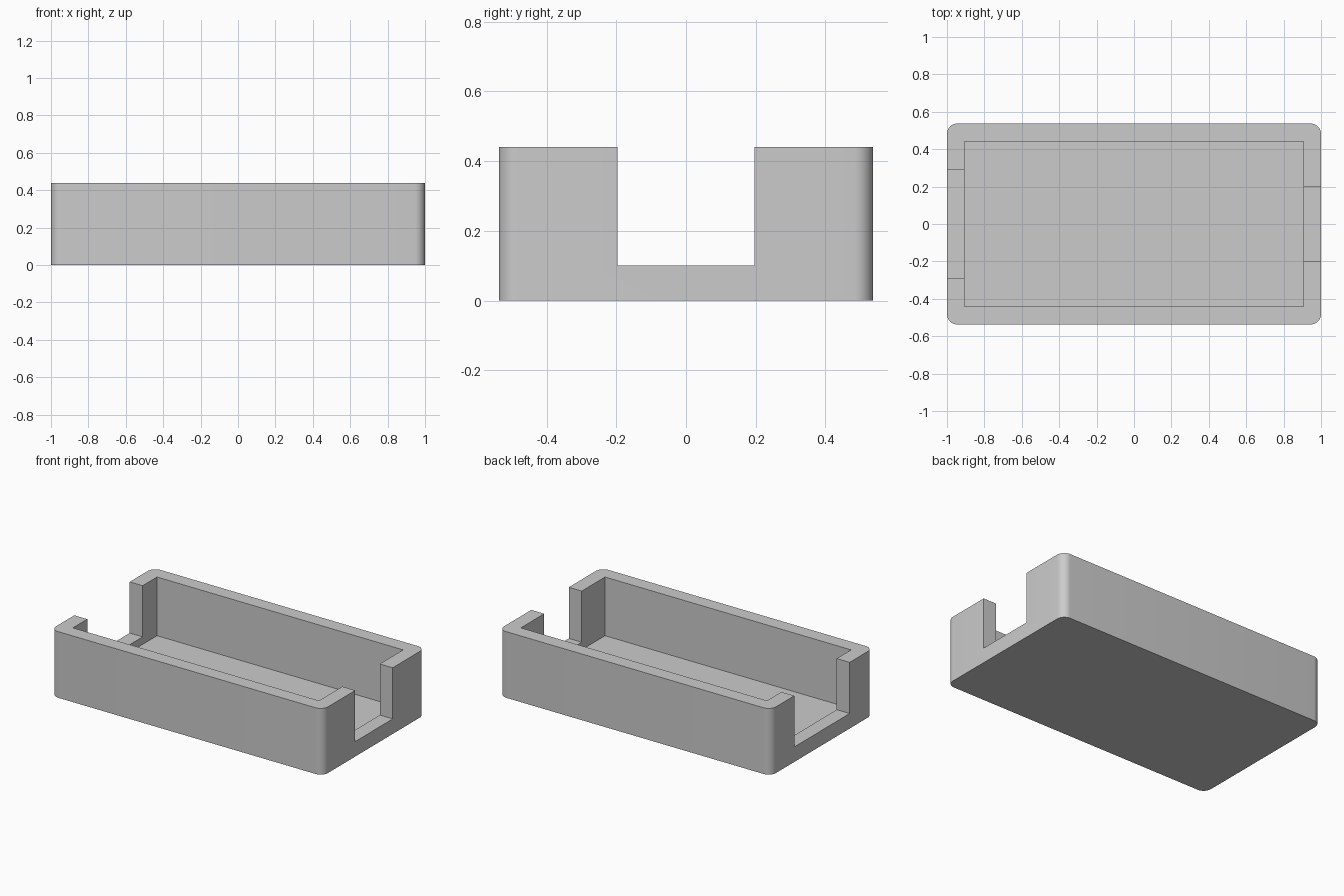
import bpy
import bmesh
import math
from mathutils import Vector

cube = bpy.data.objects.get("Cube")
if cube:
    bpy.data.objects.remove(cube, do_unlink=True)

LENGTH, WIDTH, HEIGHT = 2.0, 1.074, 0.44
WALL = 0.095
FLOOR, SILL = 0.05, 0.10

grey = bpy.data.materials.new("light grey")
grey.use_nodes = True
colour = (0.6, 0.6, 0.6, 1)
grey.diffuse_color = colour
grey.node_tree.nodes["Principled BSDF"].inputs["Base Color"].default_value = colour


def box(name, low, high, radius=0):
    """Box between two corners, with optional rounded upright edges."""
    low, high = Vector(low), Vector(high)
    bm = bmesh.new()
    bmesh.ops.create_cube(bm, size=1)
    for v in bm.verts:
        v.co = (low + high) / 2 + v.co * (high - low)
    if radius:
        upright = [e for e in bm.edges
                   if abs(e.verts[0].co.z - e.verts[1].co.z) > 0.01]
        bmesh.ops.bevel(bm, geom=upright, offset=radius, segments=10,
                        profile=0.5, affect='EDGES')
    mesh = bpy.data.meshes.new(name)
    bm.to_mesh(mesh)
    bm.free()
    mesh.materials.append(grey)
    obj = bpy.data.objects.new(name, mesh)
    bpy.context.collection.objects.link(obj)
    return obj


# Outer body with rounded corners
x, y = LENGTH / 2, WIDTH / 2
tray = box("tray", (-x, -y, 0), (x, y, HEIGHT), radius=0.055)

# Cavity, then a narrow and a wide opening in the end walls
ix, iy = x - WALL, y - WALL
top = HEIGHT + 0.2
cutters = [
    box("cavity_cutter", (-ix, -iy, FLOOR), (ix, iy, top)),
    box("narrow_opening_cutter", (ix - 0.2, -0.197, SILL), (x + 0.2, 0.197, top)),
    box("wide_opening_cutter", (-x - 0.2, -0.291, SILL), (0.2 - ix, 0.291, top)),
]

bpy.ops.object.select_all(action='DESELECT')
tray.select_set(True)
bpy.context.view_layer.objects.active = tray
for cutter in cutters:
    cutter.hide_render = True
    mod = tray.modifiers.new(cutter.name, 'BOOLEAN')
    mod.operation = 'DIFFERENCE'
    mod.solver = 'EXACT'
    mod.object = cutter
    bpy.ops.object.modifier_apply(modifier=mod.name)
    bpy.data.objects.remove(cutter, do_unlink=True)

bpy.ops.object.shade_smooth_by_angle(angle=math.radians(30))
